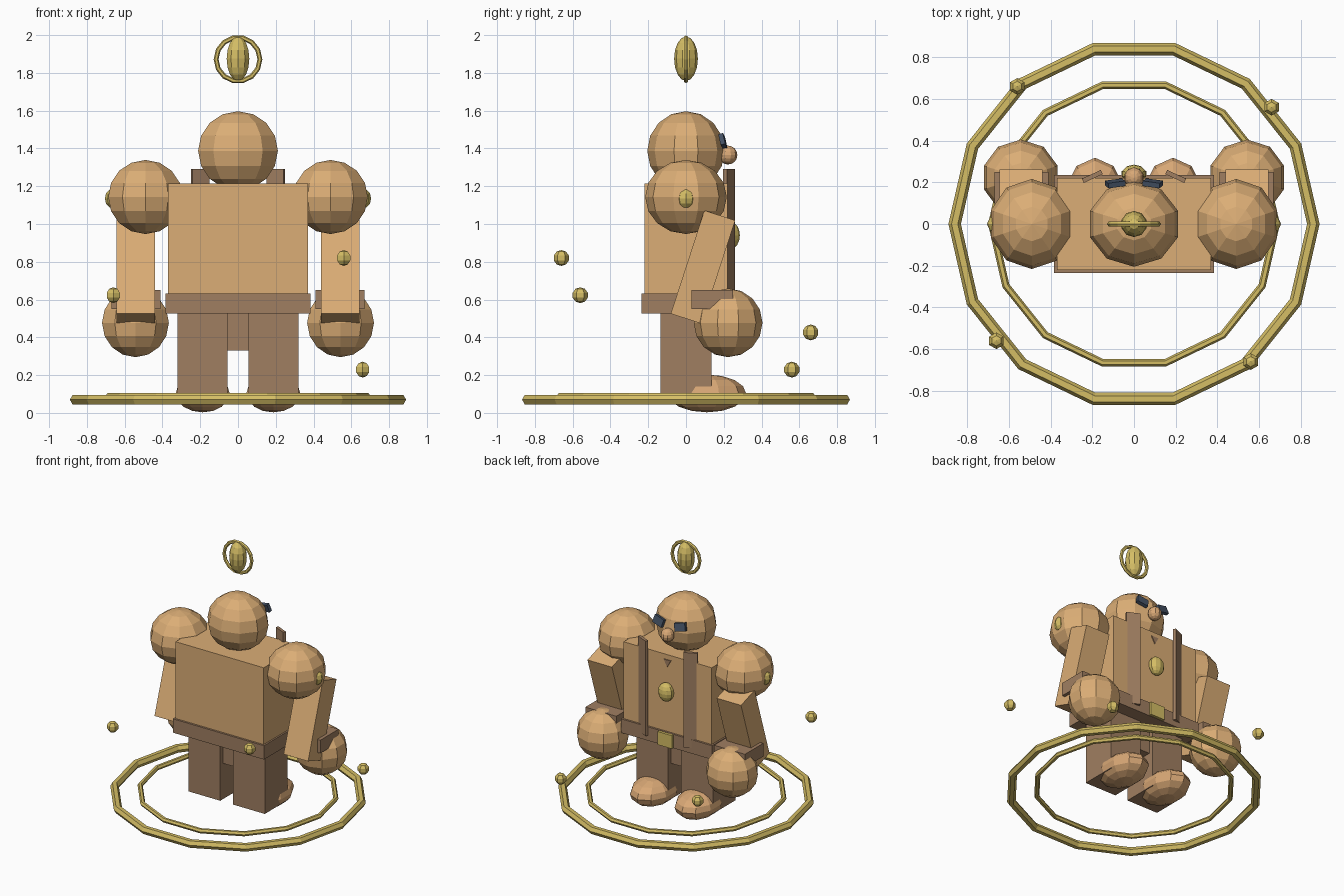
import bpy, bmesh, math
from mathutils import Matrix, Euler

cube = bpy.data.objects.get("Cube")
if cube:
    bpy.data.objects.remove(cube, do_unlink=True)


def material(name, rgb):
    m = bpy.data.materials.new(name)
    m.use_nodes = True
    m.diffuse_color = (*rgb, 1)
    m.node_tree.nodes["Principled BSDF"].inputs["Base Color"].default_value = (*rgb, 1)
    return m


TAN = material("warm_tan", (0.71, 0.42, 0.18))
SKIN = material("ruddy_skin", (0.69, 0.39, 0.18))
BROWN = material("leather_brown", (0.35, 0.21, 0.12))
GOLD = material("gold", (0.66, 0.51, 0.13))
SLATE = material("slate_blue", (0.06, 0.085, 0.13))


def finish(name, bm, mat, loc, rot=(0, 0, 0)):
    mesh = bpy.data.meshes.new(name)
    bmesh.ops.recalc_face_normals(bm, faces=bm.faces)
    bm.to_mesh(mesh)
    bm.free()
    mesh.materials.append(mat)
    ob = bpy.data.objects.new(name, mesh)
    ob.location = loc
    ob.rotation_euler = Euler([math.radians(a) for a in rot])
    bpy.context.collection.objects.link(ob)
    return ob


def box(name, mat, loc, size, rot=(0, 0, 0)):
    bm = bmesh.new()
    bmesh.ops.create_cube(bm, size=1, matrix=Matrix.Diagonal((*size, 1)))
    return finish(name, bm, mat, loc, rot)


def ball(name, mat, loc, radii, segments=10, rings=8):
    bm = bmesh.new()
    bmesh.ops.create_uvsphere(bm, u_segments=segments, v_segments=rings, radius=1,
                              matrix=Matrix.Diagonal((*radii, 1)))
    return finish(name, bm, mat, loc)


def ring(name, mat, loc, radius, tube, rot=(0, 0, 0), segments=14, sides=6):
    bm = bmesh.new()
    loops = []
    for i in range(segments):
        a = math.tau * i / segments
        loop = []
        for j in range(sides):
            b = math.tau * j / sides
            r = radius + tube * math.cos(b)
            loop.append(bm.verts.new((r * math.cos(a), r * math.sin(a), tube * math.sin(b))))
        loops.append(loop)
    for i in range(segments):
        p, q = loops[i], loops[(i + 1) % segments]
        for j in range(sides):
            k = (j + 1) % sides
            bm.faces.new((p[j], q[j], q[k], p[k]))
    return finish(name, bm, mat, loc, rot)


# Ground rings and drifting orbs
ring("outer_ground_ring", GOLD, (0, 0, 0.07), 0.86, 0.03)
ring("inner_ground_ring", GOLD, (0, 0, 0.09), 0.682, 0.018)
x, y = 0.56, -0.66
for i in range(4):
    ball(f"orb_{i + 1}", GOLD, (x, y, 0.82 - 0.197 * i), (0.042, 0.042, 0.042), 6, 5)
    x, y = y, -x

# Floating gem with halo
ball("floating_gem", GOLD, (0, 0, 1.875), (0.063, 0.063, 0.118))
ring("gem_halo", GOLD, (0, 0, 1.872), 0.116, 0.013, rot=(90, 0, 0))

# Body
box("torso", TAN, (0, 0, 0.92), (0.74, 0.44, 0.59))
box("belt", BROWN, (0, 0, 0.58), (0.765, 0.47, 0.105))
box("belt_buckle", GOLD, (0, 0.24, 0.58), (0.12, 0.03, 0.1))
box("pelvis", BROWN, (0, 0, 0.43), (0.2, 0.2, 0.2))
ball("chest_gem", GOLD, (0, 0.24, 0.94), (0.06, 0.045, 0.07))

# Collar notch
bm = bmesh.new()
bmesh.ops.create_cone(bm, cap_ends=True, segments=3, radius1=0.035, radius2=0.035, depth=0.009,
                      matrix=Matrix.Rotation(math.pi / 2, 4, "X") @ Matrix.Rotation(math.pi, 4, "Z"))
# point the triangle downward
low = min(bm.verts, key=lambda v: v.co.z).co.z
if sum(abs(v.co.z - low) < 0.001 for v in bm.verts) > 2:
    bmesh.ops.rotate(bm, verts=bm.verts, matrix=Matrix.Rotation(math.pi, 3, "Y"))
finish("collar_notch", bm, BROWN, (0, 0.222, 1.16))

# Head
ball("head", TAN, (0, 0, 1.387), (0.222, 0.205, 0.21))
ball("nose", SKIN, (0, 0.222, 1.365), (0.048, 0.05, 0.05))

# Paired parts
for side, s in (("left", 1), ("right", -1)):
    box(f"{side}_eye", SLATE, (s * 0.09, 0.195, 1.44), (0.085, 0.025, 0.06), (14, s * -14, s * -8))
    box(f"{side}_lapel", BROWN, (s * 0.2, 0.228, 0.93), (0.1, 0.022, 0.72), (0, 0, s * -25))
    box(f"{side}_leg", BROWN, (s * 0.187, 0, 0.295), (0.265, 0.27, 0.47))
    ball(f"{side}_foot", SKIN, (s * 0.187, 0.11, 0.103), (0.15, 0.208, 0.1))
    ball(f"{side}_shoulder", TAN, (s * 0.49, 0, 1.143), (0.207, 0.216, 0.196))
    ball(f"{side}_shoulder_stud", GOLD, (s * 0.655, 0, 1.135), (0.05, 0.05, 0.055), 8, 6)
    box(f"{side}_arm", TAN, (s * 0.542, 0.09, 0.772), (0.205, 0.172, 0.575), (-18, 0, 0))
    box(f"{side}_cuff", BROWN, (s * 0.54, 0.14, 0.6), (0.26, 0.22, 0.1))
    ball(f"{side}_hand", TAN, (s * 0.543, 0.223, 0.477), (0.186, 0.182, 0.182))
